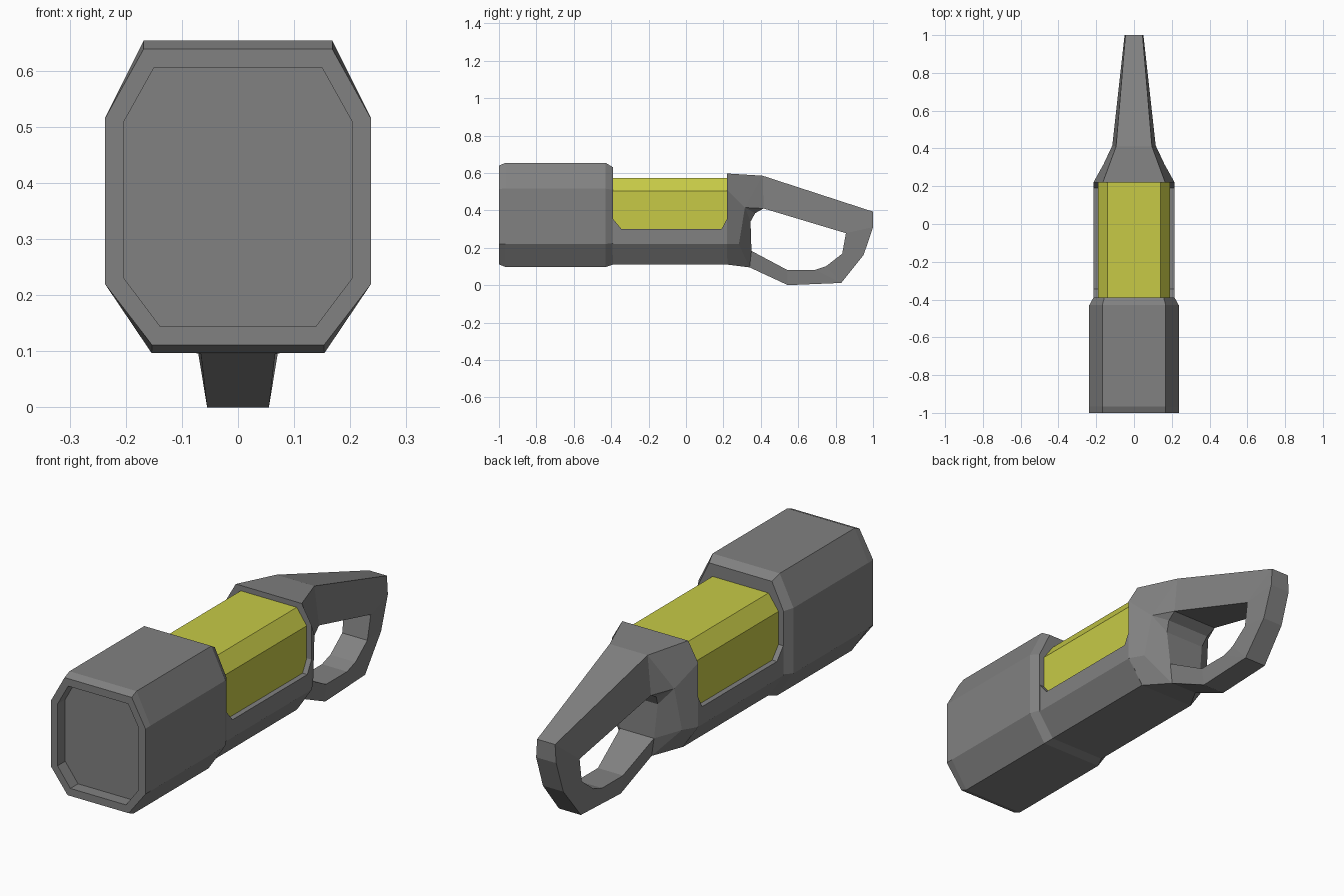
import bpy, bmesh

if "Cube" in bpy.data.objects:
    bpy.data.objects.remove(bpy.data.objects["Cube"])

GREY = (.22, .22, .22, 1)
YELLOW = (.57, .59, .062, 1)


def finish(name, bm, color=GREY):
    bmesh.ops.recalc_face_normals(bm, faces=bm.faces)
    me = bpy.data.meshes.new(name)
    bm.to_mesh(me)
    bm.free()
    ob = bpy.data.objects.new(name, me)
    bpy.context.collection.objects.link(ob)
    mat = bpy.data.materials.new(name + "_paint")
    mat.diffuse_color = color
    mat.use_nodes = True
    mat.node_tree.nodes["Principled BSDF"].inputs["Base Color"].default_value = mat.diffuse_color
    me.materials.append(mat)
    return ob


def loft(name, sections, color=GREY):
    """Skin symmetric sections: each is (y, right-hand half profile of (x, z))."""
    bm = bmesh.new()
    rings = []
    for y, half in sections:
        full = half + [(-x, z) for x, z in reversed(half)]
        rings.append([bm.verts.new((x, y, z)) for x, z in full])
    for a, b in zip(rings, rings[1:]):
        n = len(a)
        for i in range(n):
            j = (i + 1) % n
            bm.faces.new((a[i], a[j], b[j], b[i]))
    bm.faces.new(rings[0])
    bm.faces.new(rings[-1])
    return finish(name, bm, color)


# Lamp head: recessed lens, rim, bevelled octagonal barrel
lens = [(.15, .605), (.203, .51), (.203, .23), (.139, .145)]
rim = [(.168, .639), (.237, .515), (.237, .22), (.153, .111)]
barrel = [(.168, .654), (.237, .516), (.237, .22), (.154, .097)]
neck = [(.157, .63), (.215, .51), (.215, .225), (.14, .11)]
loft("lamp_head", [(-.945, lens), (-1, lens), (-1, rim), (-.965, barrel),
                   (-.43, barrel), (-.39, neck)])

# Lower body tray, with lip rising at both ends
def tray(z):
    return [(.214, z), (.214, .22), (.14, .11)]

loft("body_tray", [(-.395, tray(.36)), (-.345, tray(.30)),
                   (.19, tray(.30)), (.222, tray(.36))])

# Yellow insert
insert = [(.14, .573), (.19, .503), (.19, .25), (.14, .16)]
loft("yellow_insert", [(-.395, insert), (.225, insert)], YELLOW)

# Rear housing and handle loop: points are (half width, y, z)
front = [(.165, .22, .597), (.215, .22, .51), (.215, .22, .22), (.14, .22, .11)]
mid = [(.162, .315, .415), (.178, .283, .22)]
outer = [(.095, .41, .585), (.045, 1, .393), (.05, 1, .31), (.051, .95, .162),
         (.055, .83, .012), (.055, .545, 0), (.066, .34, .095)]
inner = [(.115, .415, .41), (.066, .855, .278), (.063, .835, .168), (.063, .75, .102),
         (.063, .69, .082), (.063, .54, .082), (.085, .35, .183), (.1, .345, .34),
         (.11, .37, .385)]
bm = bmesh.new()
F, M, O, I = [[[bm.verts.new((s * w, y, z)) for w, y, z in pts] for s in (1, -1)]
              for pts in (front, mid, outer, inner)]
for f, m, o, i in zip(F, M, O, I):
    side = [(f[0], f[1], m[0], o[0]), (o[0], m[0], i[0]), (m[0], i[8], i[0]),
            (f[1], f[2], m[1], m[0]), (m[0], m[1], i[6], i[7]), (m[0], i[7], i[8]),
            (f[2], f[3], o[6], m[1]), (m[1], o[6], i[6]),
            (o[0], o[1], i[1], i[0]), (o[1], o[2], i[1]), (o[2], o[3], i[2], i[1]),
            (o[3], o[4], i[3], i[2]), (o[4], i[4], i[3]), (o[4], o[5], i[5], i[4]),
            (o[5], o[6], i[6], i[5])]
    for face in side:
        bm.faces.new(face)
# Strips joining both sides: outer edge, hole wall, front cap
for r, l in ([F[0][0]] + O[0] + [F[0][3]], [F[1][0]] + O[1] + [F[1][3]]), \
            (I[0] + I[0][:1], I[1] + I[1][:1]):
    for k in range(len(r) - 1):
        bm.faces.new((r[k], r[k + 1], l[k + 1], l[k]))
bm.faces.new(F[0] + F[1][::-1])
finish("rear_handle", bm)
